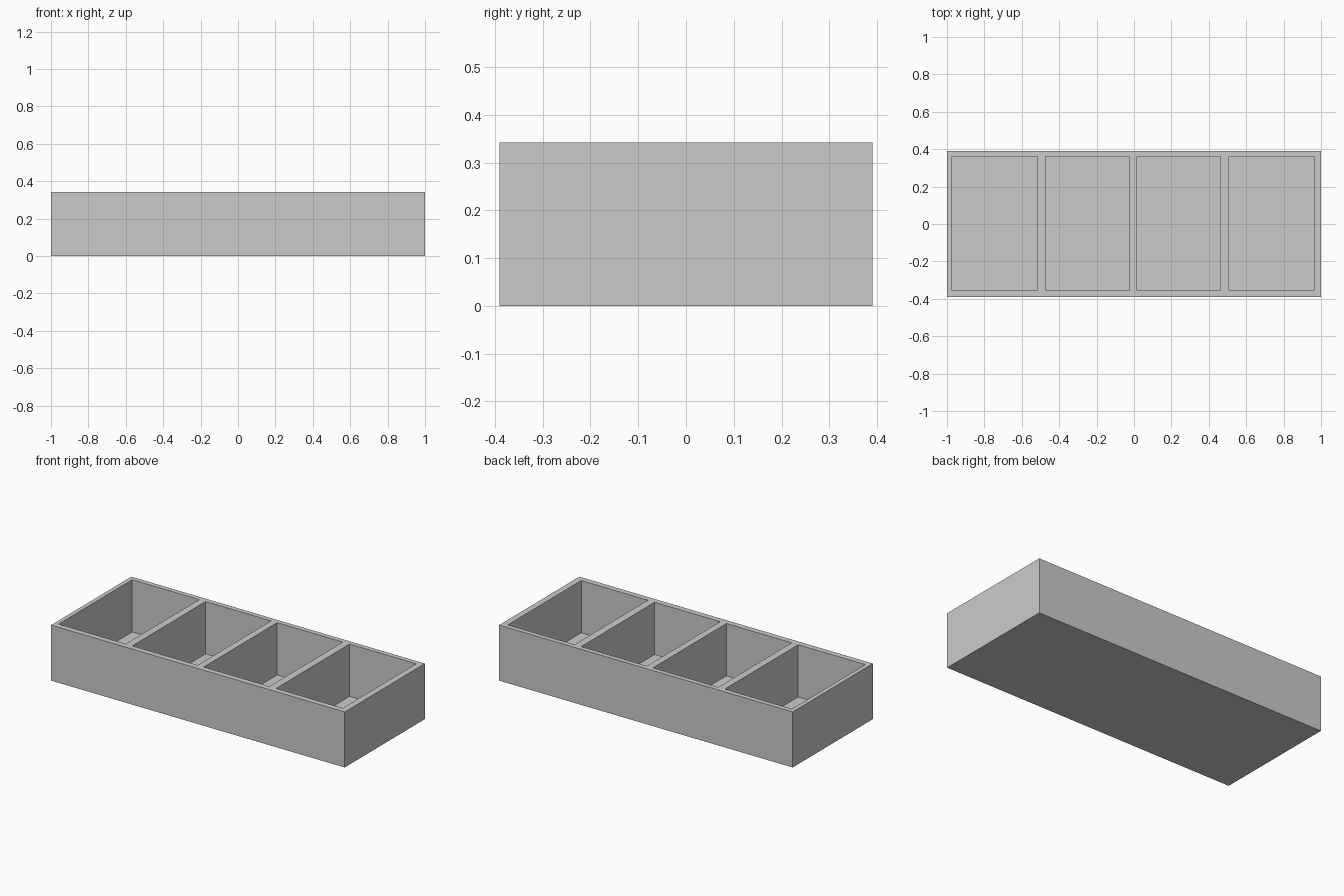
import bpy

if "Cube" in bpy.data.objects:
    bpy.data.objects.remove(bpy.data.objects["Cube"])

W, D, H = 2.0, 0.78, 0.342      # outer size
FLOOR = 0.02                    # floor thickness
Y0, Y1 = -0.355, 0.36           # inner faces of the long walls
POCKETS = [(-0.973, -0.516), (-0.472, -0.027), (0.015, 0.462), (0.508, 0.962)]


def box(name, x0, x1, y0, y1, z0, z1):
    bpy.ops.mesh.primitive_cube_add(
        size=1, location=((x0 + x1) / 2, (y0 + y1) / 2, (z0 + z1) / 2))
    ob = bpy.context.object
    ob.name = name
    ob.scale = (x1 - x0, y1 - y0, z1 - z0)
    bpy.ops.object.transform_apply(location=False, rotation=False, scale=True)
    return ob


# Solid tray block
tray = box("divided_tray", -W / 2, W / 2, -D / 2, D / 2, 0, H)

# Four open compartments
for i, (x0, x1) in enumerate(POCKETS):
    cutter = box(f"compartment_cutter_{i + 1}", x0, x1, Y0, Y1, FLOOR, H + 0.1)
    cutter.hide_render = True
    cutter.hide_set(True)
    cut = tray.modifiers.new(f"compartment_{i + 1}", 'BOOLEAN')
    cut.operation = 'DIFFERENCE'
    cut.solver = 'EXACT'
    cut.object = cutter
